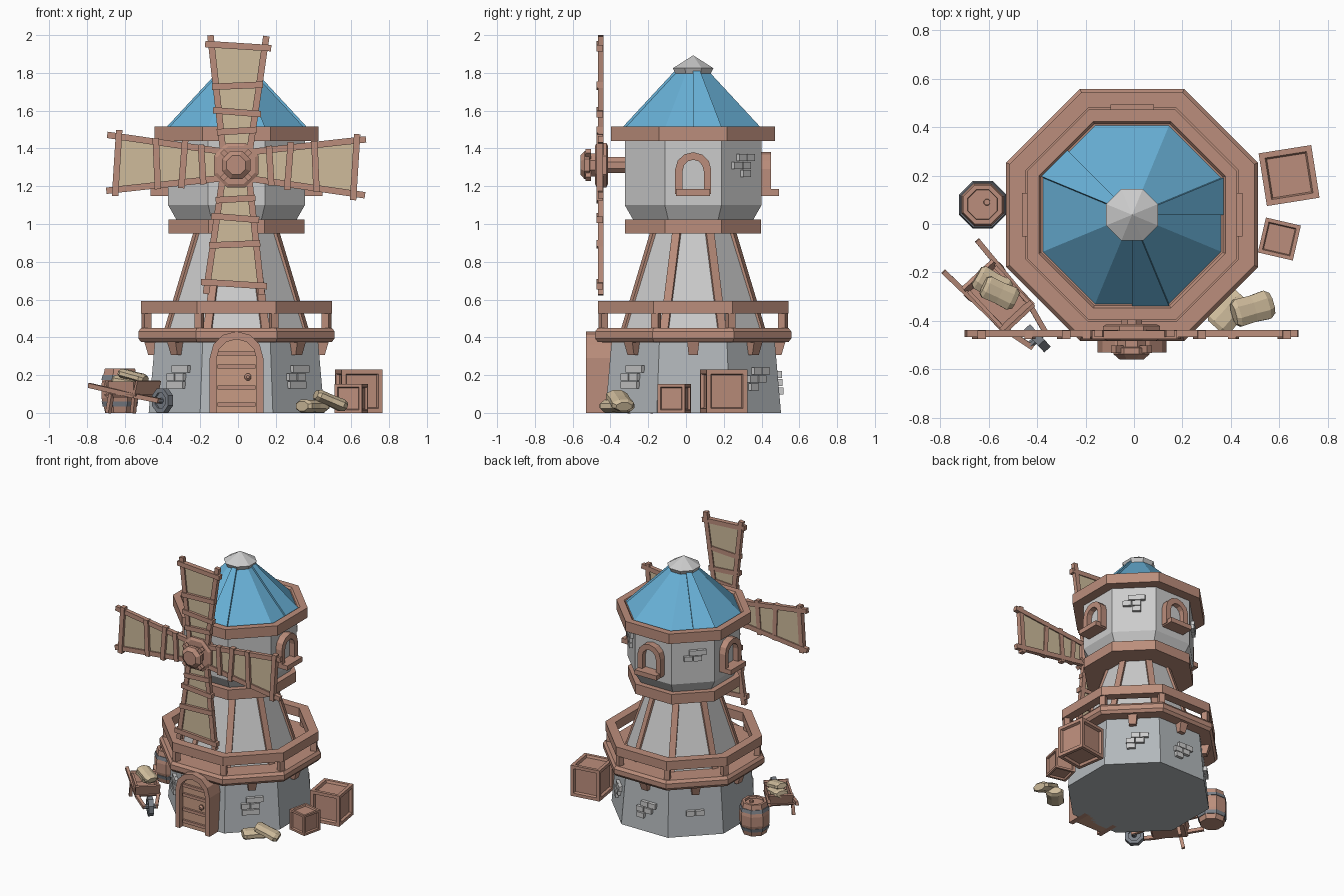
import bpy, bmesh
from math import cos, sin, tan, pi, radians
from mathutils import Matrix, Vector

if "Cube" in bpy.data.objects:
    bpy.data.objects.remove(bpy.data.objects["Cube"])

T = lambda x, y, z: Matrix.Translation((x, y, z))
R = lambda deg, axis: Matrix.Rotation(radians(deg), 4, axis)
S = lambda x, y, z: Matrix.Diagonal((x, y, z, 1))
CENTRE = T(-0.008, 0.038, 0)
facet = lambda k: CENTRE @ R(45 * k, 'Z')      # local -y points out of octagon side k


def material(name, *rgb):
    m = bpy.data.materials.new(name)
    m.diffuse_color = (*rgb, 1)
    m.use_nodes = True
    m.node_tree.nodes["Principled BSDF"].inputs["Base Color"].default_value = m.diffuse_color
    return m


WOOD = material("wood", .50, .27, .20)
PLANK = material("light_wood", .58, .33, .23)
BLUE = material("blue_roof", .14, .44, .68)
CLOTH = material("cloth", .62, .50, .33)
PLASTER = material("plaster", .78, .79, .80)
STONE = material("stone", .45, .48, .50)
IRON = material("iron", .20, .22, .25)


def hull8(bm, lo, hi, M=Matrix()):
    v = [bm.verts.new(M @ Vector(p)) for p in lo + hi]
    for f in ((0, 1, 2, 3), (4, 5, 6, 7), (0, 1, 5, 4), (1, 2, 6, 5), (2, 3, 7, 6), (3, 0, 4, 7)):
        bm.faces.new([v[i] for i in f])


def box(bm, size, M=Matrix(), taper=(1, 1)):
    x, y, z = (s / 2 for s in size)
    sq = lambda a, b, h: [(-a, -b, h), (a, -b, h), (a, b, h), (-a, b, h)]
    hull8(bm, sq(x * taper[0], y * taper[1], -z), sq(x, y, z), M)


def bar(bm, p, q, w, d, M=Matrix()):
    p, q = Vector(p), Vector(q)
    z = (q - p).normalized()
    x = Vector((0, 1, 0)).cross(z).normalized()
    y = z.cross(x)
    rot = Matrix((x, y, z)).transposed().to_4x4()
    box(bm, (w, d, (q - p).length), M @ Matrix.Translation((p + q) / 2) @ rot)


def lathe(bm, profile, M=CENTRE, ring=False, n=8):
    # profile radii are measured to the flat sides
    rows = [[bm.verts.new(M @ Vector((r / cos(pi / n) * cos((i + .5) * 2 * pi / n),
                                      r / cos(pi / n) * sin((i + .5) * 2 * pi / n), z)))
             for i in range(n)] for r, z in profile]
    for a, b in zip(rows, rows[1:] + (rows[:1] if ring else [])):
        for i in range(n):
            j = (i + 1) % n
            bm.faces.new((a[i], a[j], b[j], b[i]))
    if not ring:
        bm.faces.new(rows[0])
        bm.faces.new(rows[-1])


def arch(w, z0, spring, rise):
    return [(-w, z0)] + [(-w * cos(t * pi / 6), spring + rise * sin(t * pi / 6)) for t in range(7)] + [(w, z0)]


def arch_frame(bm, outer, inner, y0, y1, M):
    for i in range(len(outer) - 1):
        quad = [outer[i], outer[i + 1], inner[i + 1], inner[i]]
        hull8(bm, [(x, y0, z) for x, z in quad], [(x, y1, z) for x, z in quad], M)


def arch_panel(bm, pts, y0, y1, M):
    a, b = ([bm.verts.new(M @ Vector((x, y, z))) for x, z in pts] for y in (y0, y1))
    bm.faces.new(a)
    bm.faces.new(b)
    for i in range(len(a)):
        bm.faces.new((a[i - 1], a[i], b[i], b[i - 1]))


def part(name, mat, build):
    bm = bmesh.new()
    build(bm)
    bmesh.ops.remove_doubles(bm, verts=bm.verts, dist=1e-5) if name == "roof_cap" else None
    bmesh.ops.recalc_face_normals(bm, faces=bm.faces)
    me = bpy.data.meshes.new(name)
    bm.to_mesh(me)
    bm.free()
    if mat:
        me.materials.append(mat)
    bpy.context.collection.objects.link(bpy.data.objects.new(name, me))


# Tower body, bottom to top
part("stone_base", STONE, lambda b: lathe(b, [(.465, 0), (.43, .40)]))
part("tapered_wall", PLASTER, lambda b: lathe(b, [(.378, .42), (.205, .98)]))
part("flared_drum", PLASTER, lambda b: lathe(b, [(.305, 1.0), (.362, 1.10), (.362, 1.48)]))
part("deck", WOOD, lambda b: lathe(b, [(.40, .37), (.505, .375), (.52, .395), (.52, .43), (.505, .45), (.36, .45)]))
part("railing", WOOD, lambda b: lathe(b, [(.44, .525), (.505, .525), (.505, .592), (.44, .592)], ring=True))
part("collar", WOOD, lambda b: lathe(b, [(.20, .95), (.36, .95), (.36, 1.025), (.28, 1.025)]))
part("roof_rim", WOOD, lambda b: lathe(b, [(.35, 1.44), (.434, 1.44), (.434, 1.515), (.385, 1.515),
                                           (.375, 1.50), (.30, 1.50)]))
part("roof", BLUE, lambda b: lathe(b, [(.368, 1.50), (.09, 1.80)]))
part("roof_cap", None, lambda b: lathe(b, [(.088, 1.785), (.107, 1.825), (1e-6, 1.893)]))


def roof_panels(bm):
    t = tan(pi / 8)
    for k in (0, 2, 5):
        quad = lambda o: [(0, -.368 - o, 1.50 + o), (.368 * t, -.368 - o, 1.50 + o),
                          (.09 * t, -.09 - o, 1.80 + o), (0, -.09 - o, 1.80 + o)]
        hull8(bm, quad(-.01), quad(.009), facet(k))


part("raised_roof_panels", BLUE, roof_panels)


# Corner strips, railing posts and deck brackets
def strips(bm):
    for k in range(8):
        M = CENTRE @ R(45 * k + 22.5, 'Z')
        bar(bm, (0, -.395, .44), (0, -.226, .96), .045, .02, M)


def posts(bm):
    for k in range(8):
        box(bm, (.04, .04, .09), CENTRE @ R(45 * k + 22.5, 'Z') @ T(0, -.515, .485))


def brackets(bm):
    for k in range(1, 8):
        box(bm, (.065, .09, .075), facet(k) @ T(0, -.445, .345), (.75, .5))


part("corner_strips", WOOD, strips)
part("railing_posts", WOOD, posts)
part("deck_brackets", WOOD, brackets)


# Loose bricks on the walls
def bricks(bm):
    big = [(-.035, 0), (.03, 0), (.0, .043), (.06, .043), (-.03, -.043), (.03, -.043)]
    for k, x, z, some in ((1, -.01, .19, big), (7, .01, .19, big), (3, .02, .18, big[:5]), (4, .0, .16, big[:5]),
                          (5, .0, .17, big[:2]), (3, -.01, 1.31, big[:4] + big[5:]), (5, .0, 1.29, big[:4])):
        for dx, dz in some:
            h = z + dz
            a = .465 - .0875 * h if h < 1 else .362
            box(bm, (.058, .035, .037), facet(k) @ T(x + dx, -a - .005, h))


part("loose_bricks", None, bricks)

# Door
D = CENTRE
part("door_frame", WOOD, lambda b: arch_frame(b, arch(.142, 0, .29, .142), arch(.106, 0, .285, .105), -.568, -.40, D))
part("door_panel", PLANK, lambda b: arch_panel(b, arch(.108, 0, .285, .107), -.53, -.40, D))


def door_trim(bm):
    for z in (.045, .135, .245, .315):
        box(bm, (.2, .02, .022), D @ T(0, -.535, z))
    lathe(bm, [(.008, 0), (.018, .012), (.018, .022), (.008, .032)], D @ T(.06, -.53, .19) @ R(90, 'X'))


part("door_bars_and_knob", WOOD, door_trim)


# Arched windows on three sides
def windows(bm):
    for k in (2, 4, 6):
        arch_frame(bm, arch(.095, 1.16, 1.29, .09), arch(.056, 1.16, 1.28, .06), -.412, -.35, facet(k))
        box(bm, (.18, .12, .035), facet(k) @ T(0, -.395, 1.167))


part("window_frames", WOOD, windows)
part("window_panes", None, lambda b: [arch_panel(b, arch(.058, 1.16, 1.28, .062), -.372, -.35, facet(k))
                                      for k in (2, 4, 6)])

# Sails and hub
HUB = T(-.01, -.452, 1.312)
blade = lambda k: HUB @ R(90 * k + 1, 'Y')


def sail_frames(bm):
    for k in range(4):
        for s in (-1, 1):
            bar(bm, (s * .07, 0, .07), (s * .148, 0, .685), .034, .03, blade(k))
        for i, (r, w) in enumerate(((.18, .105), (.28, .127), (.42, .135), (.63, .175))):
            t = .008 * (-1) ** i
            bar(bm, (-w, -.005, r - t), (w, -.005, r + t), .034, .036, blade(k))


def sail_cloth(bm):
    for k in range(4):
        quad = lambda y: [(-.08, y, .1), (.08, y, .1), (.14, y, .63), (-.14, y, .63)]
        hull8(bm, quad(-.004), quad(.006), blade(k))


def hub(bm):
    M = HUB @ R(90, 'X')
    lathe(bm, [(.042, -.15), (.042, -.03)], M)
    lathe(bm, [(.10, -.04), (.118, -.03), (.118, .02), (.10, .03)], M)
    lathe(bm, [(.06, .02), (.06, .055), (.075, .06), (.075, .085), (.05, .107)], M)
    for k in range(4):
        bar(bm, (0, -.065, .04), (0, -.065, .105), .028, .03, HUB @ R(45 + 90 * k, 'Y'))


part("sail_frames", WOOD, sail_frames)
part("sail_cloth", CLOTH, sail_cloth)
part("sail_hub", WOOD, hub)


# Crates
def crate(bm, s, h, M):
    box(bm, (s, s, h), M @ T(0, 0, h / 2))
    bmesh.ops.recalc_face_normals(bm, faces=bm.faces)
    bmesh.ops.inset_individual(bm, faces=bm.faces[:], thickness=s * .15)
    bm.faces.ensure_lookup_table()
    bmesh.ops.inset_individual(bm, faces=bm.faces[:6], thickness=s * .04, depth=-s * .08)


part("large_crate", WOOD, lambda b: crate(b, .22, .23, T(.64, .20, 0) @ R(9, 'Z')))
part("small_crate", WOOD, lambda b: crate(b, .148, .152, T(.60, -.062, 0) @ R(-13, 'Z')))

# Barrel
B = T(-.625, .08, 0)
part("barrel", WOOD, lambda b: (lathe(b, [(.078, 0), (.098, .08), (.098, .15), (.08, .235), (.062, .235), (.06, .22)], B),
                                lathe(b, [(.014, .21), (.012, .235)], B @ T(.018, .01, 0))))
part("barrel_hoops", IRON, lambda b: [lathe(b, [(.07, z), (r, z), (q, z + .025), (.07, z + .025)], B, True)
                                      for z, r, q in ((.035, .091, .097), (.175, .098, .092))])


# Sacks
def sack(bm, loc, size, yaw, tilt):
    lathe(bm, [(.36, -.5), (.48, -.4), (.46, 0), (.5, .36), (.36, .5)],
          T(*loc) @ R(yaw, 'Z') @ R(tilt, 'Y') @ S(*size) @ R(90, 'Y'))


part("ground_sacks", CLOTH, lambda b: (sack(b, (.395, -.365, .036), (.17, .12, .07), 48, 0),
                                       sack(b, (.49, -.35, .065), (.175, .12, .065), 16, 22)))

# Wheelbarrow: local +x runs towards the wheel
W = T(-.56, -.30, 0) @ R(-47, 'Z')
part("barrow_tray", WOOD, lambda b: (box(b, (.25, .18, .015), W @ T(0, 0, .09), (.9, .9)),
     [bar(b, (-.10, s * .075, .125), (.10, s * .075, .125), .08, .015, W) for s in (-1, 1)],
     [bar(b, (s * .10, 0, .085), (s * .125, 0, .17), .015, .17, W) for s in (-1, 1)]))
part("barrow_handles", WOOD, lambda b: [(bar(b, (-.23, s * .095, .145), (.10, s * .075, .09), .025, .022, W),
     bar(b, (.10, s * .075, .09), (.25, s * .04, .065), .025, .022, W),
     bar(b, (-.07, s * .085, .10), (-.09, s * .09, 0), .024, .022, W)) for s in (-1, 1)])
WH = W @ T(.235, 0, .065) @ R(90, 'X')
part("barrow_wheel", IRON, lambda b: (lathe(b, [(.04, -.018), (.063, -.018), (.063, .018), (.04, .018)], WH, True),
                                      lathe(b, [(.042, -.008), (.042, .008)], WH),
                                      lathe(b, [(.015, -.045), (.015, .045)], WH)))
part("barrow_sacks", CLOTH, lambda b: (sack(b, (-.585, -.25, .165), (.15, .11, .06), -30, 8),
                                       sack(b, (-.555, -.285, .195), (.15, .10, .05), -25, 14)))
